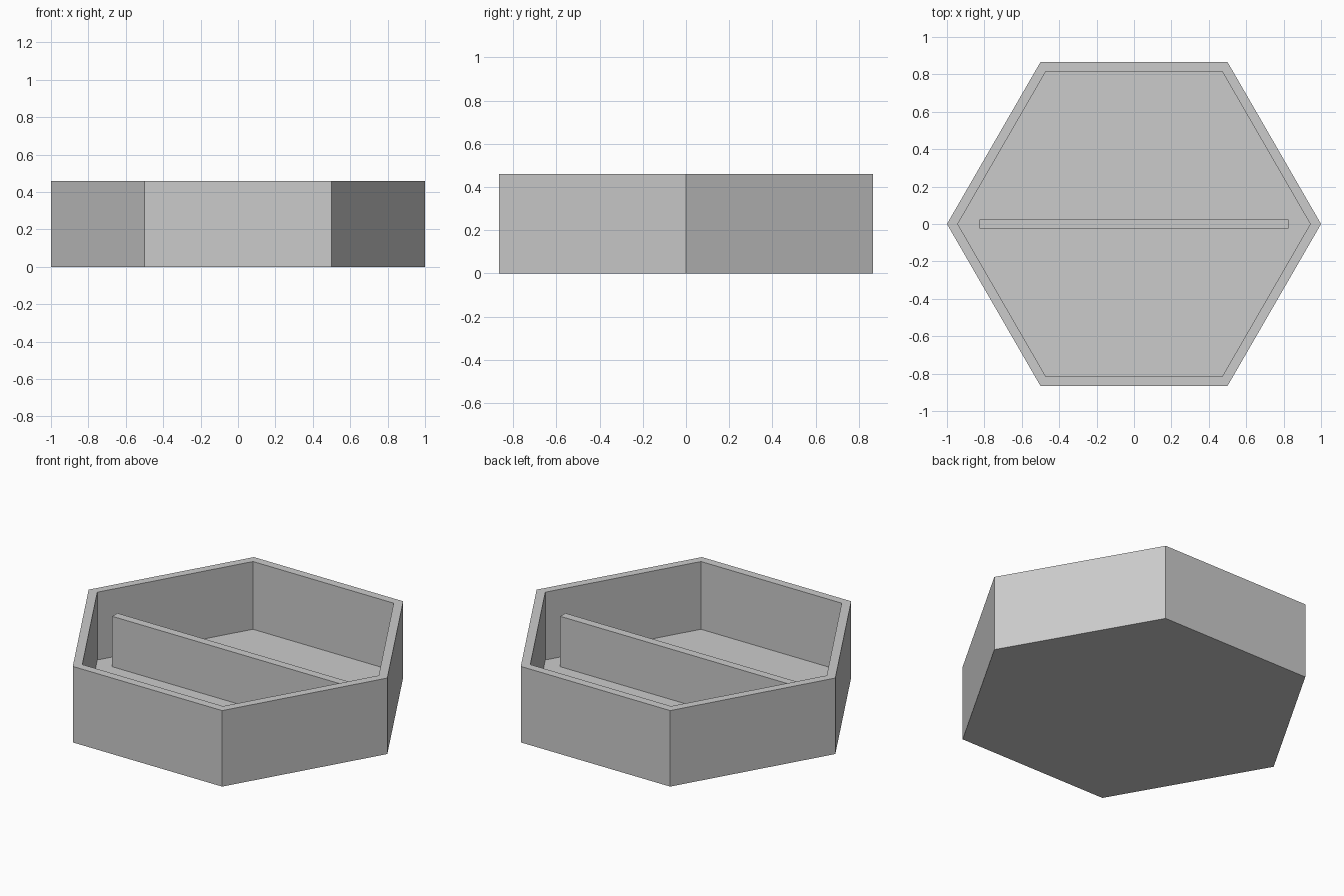
import bpy
import bmesh
from math import cos, sin, pi
from mathutils import Matrix

cube = bpy.data.objects.get("Cube")
if cube:
    bpy.data.objects.remove(cube, do_unlink=True)

HEIGHT, WALL, FLOOR = 0.46, 0.05, 0.05
DIVIDER_TOP, DIVIDER_LENGTH = 0.355, 1.65

grey = bpy.data.materials.new("plain grey")
grey.use_nodes = True
color = (0.6, 0.6, 0.6, 1)
grey.diffuse_color = color
grey.node_tree.nodes["Principled BSDF"].inputs["Base Color"].default_value = color


def add_object(name, bm):
    bmesh.ops.recalc_face_normals(bm, faces=bm.faces)
    mesh = bpy.data.meshes.new(name)
    bm.to_mesh(mesh)
    bm.free()
    mesh.materials.append(grey)
    obj = bpy.data.objects.new(name, mesh)
    bpy.context.collection.objects.link(obj)
    return obj


# Hexagonal tray: extruded hexagon with the top inset and sunk to the floor
bm = bmesh.new()
base = bm.faces.new([bm.verts.new((cos(i * pi / 3), sin(i * pi / 3), 0)) for i in range(6)])
raised = bmesh.ops.extrude_face_region(bm, geom=[base], use_keep_orig=True)["geom"]
top = next(g for g in raised if isinstance(g, bmesh.types.BMFace))
bmesh.ops.translate(bm, verts=top.verts, vec=(0, 0, HEIGHT))
bmesh.ops.recalc_face_normals(bm, faces=bm.faces)
bmesh.ops.inset_region(bm, faces=[top], thickness=WALL, use_even_offset=True)
well = bmesh.ops.extrude_face_region(bm, geom=[top])["geom"]
bmesh.ops.translate(bm, verts=[g for g in well if isinstance(g, bmesh.types.BMVert)],
                    vec=(0, 0, FLOOR - HEIGHT))
if top.is_valid:
    bmesh.ops.delete(bm, geom=[top], context='FACES_ONLY')
add_object("hexagonal_tray", bm)

# Low divider standing on the floor, clear of the walls at both ends
bm = bmesh.new()
bmesh.ops.create_cube(bm, size=1, matrix=Matrix.Translation((0, 0, (FLOOR + DIVIDER_TOP) / 2))
                      @ Matrix.Diagonal((DIVIDER_LENGTH, WALL, DIVIDER_TOP - FLOOR, 1)))
add_object("divider", bm)
